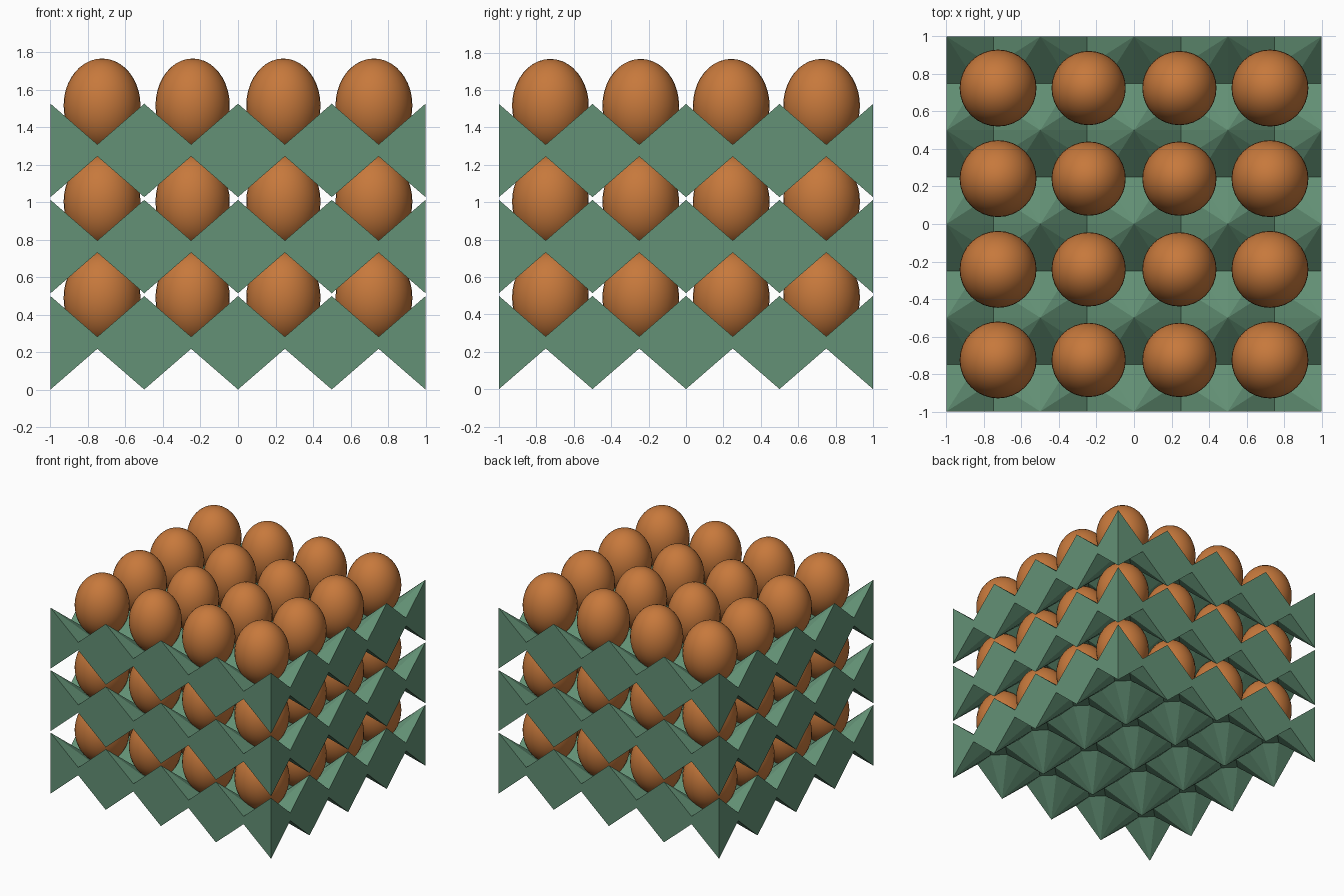
import bpy, bmesh
from mathutils import Vector

cube = bpy.data.objects.get("Cube")
if cube:
    bpy.data.objects.remove(cube, do_unlink=True)


def material(name, colour):
    m = bpy.data.materials.new(name)
    m.use_nodes = True
    m.diffuse_color = (*colour, 1)
    m.node_tree.nodes["Principled BSDF"].inputs["Base Color"].default_value = (*colour, 1)
    return m


green = material("tray green", (0.125, 0.285, 0.18))
brown = material("egg brown", (0.57, 0.19, 0.045))

CELL, HALF = 0.5, 0.25            # cell pitch and half pitch
MIDDLE, PEAK = 0.25, 0.249        # tray mid plane, peak above it
SADDLE, FLOOR = 0.032, 0.02       # rim and cup floor above the mid plane
CUP = 0.09                        # cup floor half width
PITCH = 0.513                     # distance between stacked trays


def add_face(bm, points):
    bm.faces.new([bm.verts.new(p) for p in points])


def tray_mesh():
    bm = bmesh.new()
    centres = [(i - 1.5) * CELL for i in range(4)]
    # Upper skin: four quarters per cup, with peaks at the cell corners
    for cx in centres:
        for cy in centres:
            for sx in (-1, 1):
                for sy in (-1, 1):
                    def p(u, v, h):
                        return Vector((cx + u * sx, cy + v * sy, h))
                    peak = p(HALF, HALF, PEAK)
                    side, end = p(HALF, 0, SADDLE), p(0, HALF, SADDLE)
                    a, b, c = p(CUP, 0, FLOOR), p(0, CUP, FLOOR), p(0, 0, FLOOR)
                    for tri in ((peak, side, a), (peak, a, b), (peak, b, end), (a, b, c)):
                        add_face(bm, tri)
    bmesh.ops.remove_doubles(bm, verts=bm.verts, dist=0.001)
    rim = [[v.co.copy() for v in e.verts] for e in bm.edges if e.is_boundary]
    # Lower skin mirrors the upper one
    copy = bmesh.ops.duplicate(bm, geom=bm.verts[:] + bm.edges[:] + bm.faces[:])
    for v in copy["geom"]:
        if isinstance(v, bmesh.types.BMVert):
            v.co.z *= -1
    # Zigzag outer walls
    flip = Vector((1, 1, -1))
    for a, b in rim:
        add_face(bm, (a, b, b * flip, a * flip))
    bmesh.ops.remove_doubles(bm, verts=bm.verts, dist=0.001)
    bmesh.ops.recalc_face_normals(bm, faces=bm.faces)
    mesh = bpy.data.meshes.new("tray")
    bm.to_mesh(mesh)
    bm.free()
    mesh.materials.append(green)
    return mesh


def egg_mesh():
    bm = bmesh.new()
    bmesh.ops.create_uvsphere(bm, u_segments=32, v_segments=20, radius=1)
    for f in bm.faces:
        f.smooth = True
    mesh = bpy.data.meshes.new("egg")
    bm.to_mesh(mesh)
    bm.free()
    mesh.materials.append(brown)
    return mesh


def place(name, mesh, location, scale=(1, 1, 1)):
    ob = bpy.data.objects.new(name, mesh)
    ob.location, ob.scale = location, scale
    bpy.context.collection.objects.link(ob)


# Three stacked trays, each holding a four by four set of eggs
tray, egg = tray_mesh(), egg_mesh()
rows = (-0.725, -0.242, 0.242, 0.725)
for layer in range(3):
    base = layer * PITCH
    place(f"tray_{layer + 1}", tray, (0, 0, base + MIDDLE))
    for i, x in enumerate(rows):
        radius = 0.205 if i in (0, 3) else 0.198
        for j, y in enumerate(rows):
            place(f"egg_{layer + 1}_{i + 1}_{j + 1}", egg,
                  (x, y, base + 0.49), (radius, radius, 0.25))
